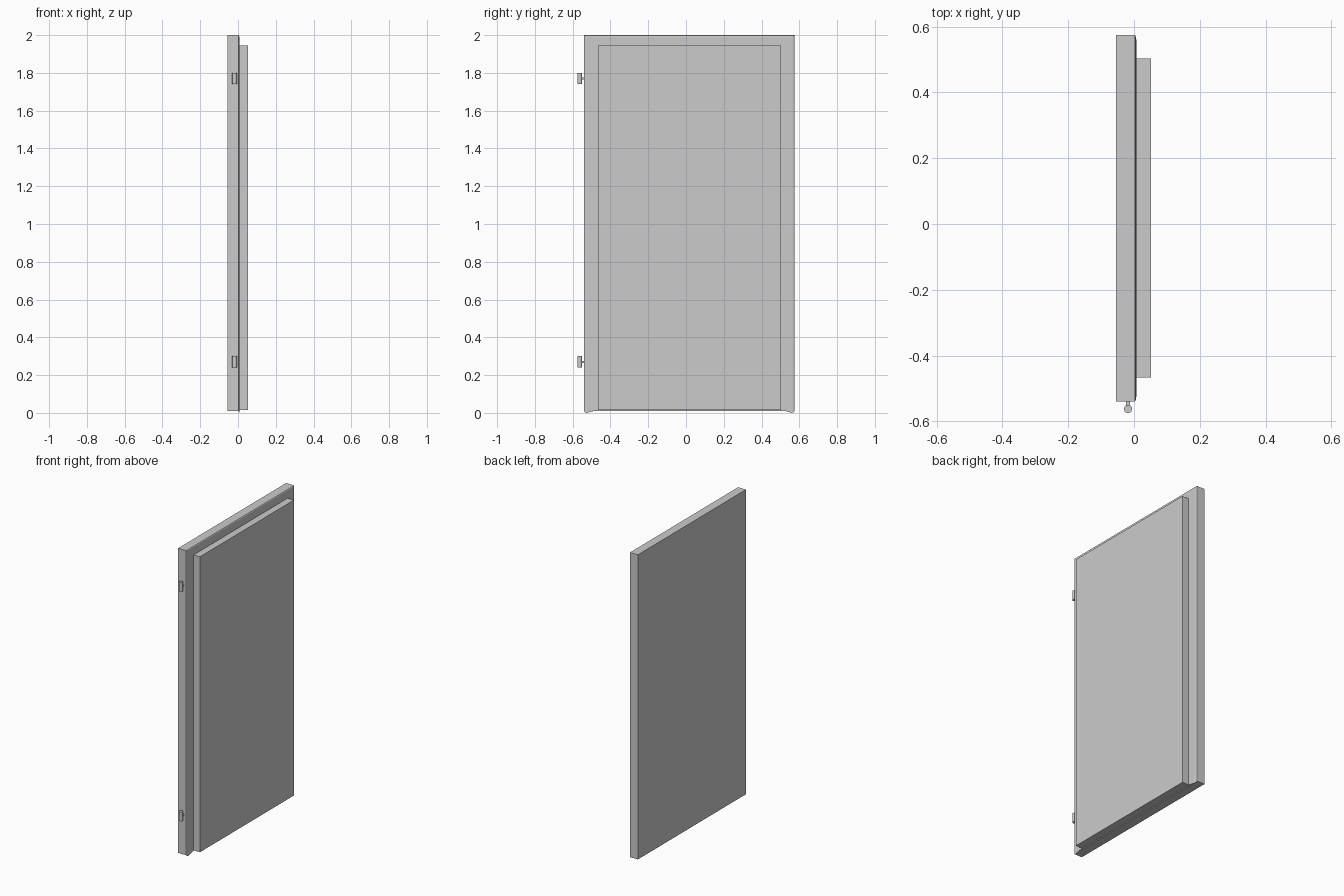
import bpy, bmesh

if "Cube" in bpy.data.objects:
    bpy.data.objects.remove(bpy.data.objects["Cube"])

def make_object(name, bm):
    bmesh.ops.recalc_face_normals(bm, faces=bm.faces)
    mesh = bpy.data.meshes.new(name)
    bm.to_mesh(mesh)
    bm.free()
    obj = bpy.data.objects.new(name, mesh)
    bpy.context.collection.objects.link(obj)
    return obj

def box(name, lo, hi):
    bm = bmesh.new()
    bmesh.ops.create_cube(bm, size=1)
    for v in bm.verts:
        v.co = [(a + b) / 2 + c * (b - a) for a, b, c in zip(lo, hi, v.co)]
    return make_object(name, bm)

LEFT, RIGHT, TOP = -0.54, 0.575, 2.0

# Door leaf and the raised panel on its inner face
box("door_slab", (-0.055, LEFT, 0.01), (0, RIGHT, TOP))
box("raised_panel", (0, -0.467, 0.015), (0.052, 0.503, 1.945))

# Rounded seal running up one side, across the top and down the other
# Profile: depth in x, inset from the slab edge, height of the trimmed foot
profile = [(0, 0, 0.01), (0.003, 0.001, 0.008), (0.006, 0.006, 0.003),
           (0.007, 0.015, 0.0), (0.007, 0.05, 0.01),
           (0.007, 0.073, 0.012), (0, 0.073, 0.012)]
bm = bmesh.new()
rings = [[], [], [], []]
for x, d, foot in profile:
    top = TOP - d * 0.75
    path = [(LEFT + d, foot), (LEFT + d, top), (RIGHT - d, top), (RIGHT - d, foot)]
    for ring, (y, z) in zip(rings, path):
        ring.append(bm.verts.new((x, y, z)))
n = len(profile)
for a, b in zip(rings, rings[1:]):
    for i in range(n):
        j = (i + 1) % n
        bm.faces.new((a[i], a[j], b[j], b[i]))
bm.faces.new(rings[0])
bm.faces.new(rings[-1])
seal = make_object("edge_seal", bm)
for p in seal.data.polygons:
    p.use_smooth = False

# Two hinge barrels, each with a short arm to the slab
for name, z in (("lower", 0.27), ("upper", 1.77)):
    bpy.ops.mesh.primitive_cylinder_add(vertices=24, radius=0.0125, depth=0.06,
                                        location=(-0.018, -0.5625, z))
    bpy.context.object.name = name + "_hinge_barrel"
    bpy.ops.object.shade_smooth_by_angle()
    box(name + "_hinge_arm", (-0.024, -0.56, z - 0.005), (-0.012, LEFT, z + 0.005))
